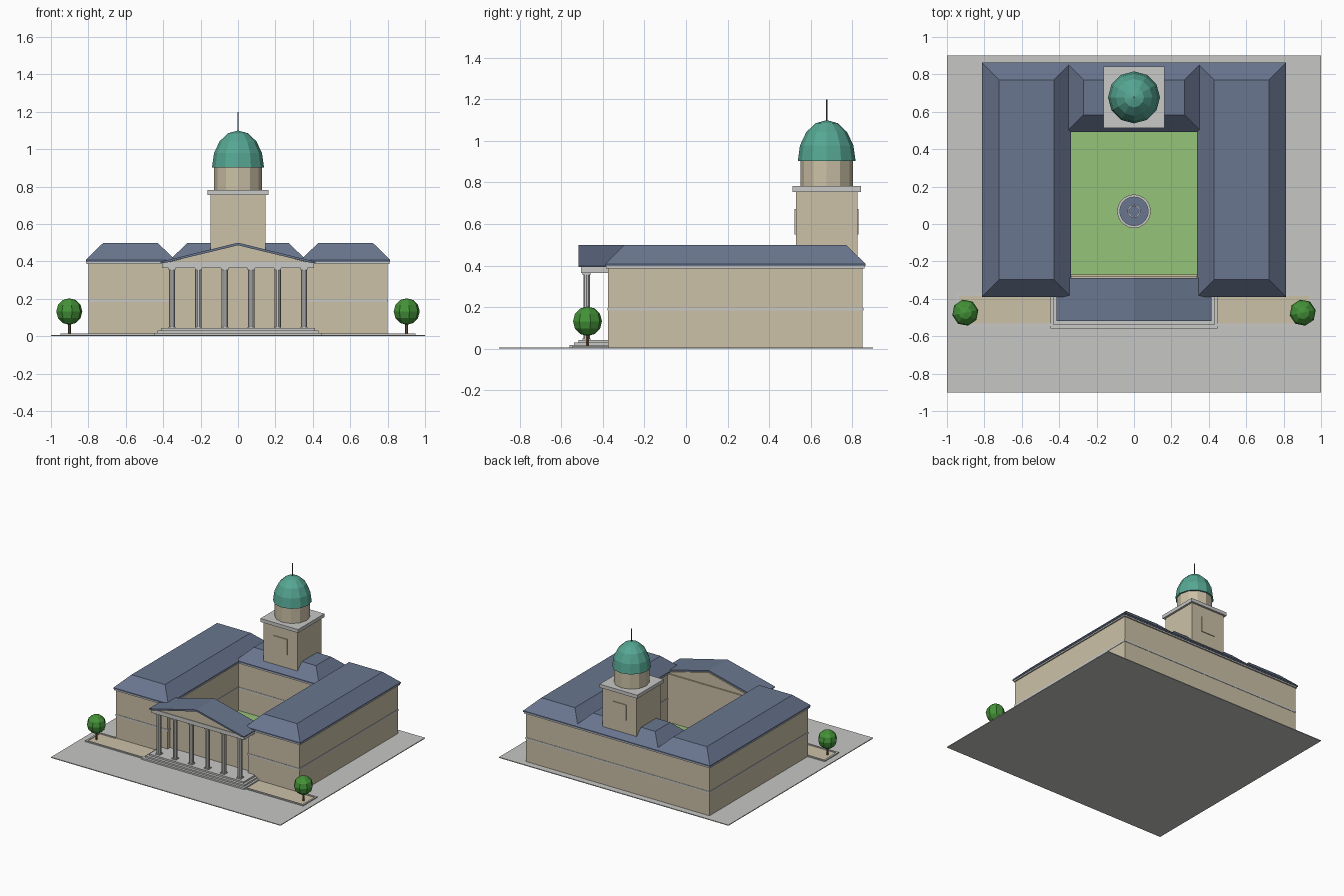
import bpy, bmesh, math
from mathutils import Matrix

if "Cube" in bpy.data.objects:
    bpy.data.objects.remove(bpy.data.objects["Cube"])


def material(name, r, g, b):
    lin = [((c / 255 + 0.055) / 1.055) ** 2.4 for c in (r, g, b)]
    m = bpy.data.materials.new(name)
    m.diffuse_color = (*lin, 1)
    m.use_nodes = True
    m.node_tree.nodes["Principled BSDF"].inputs["Base Color"].default_value = m.diffuse_color
    return m


PAVING = material("paving", 198, 198, 196)
STONE = material("pale_stone", 200, 200, 199)
WALL = material("sandstone", 204, 193, 167)
SLATE = material("slate_blue", 105, 118, 143)
COPPER = material("green_copper", 86, 167, 147)
LAWN = material("lawn_green", 150, 195, 120)
LEAF = material("leaf_green", 68, 146, 56)
BARK = material("bark_brown", 112, 88, 66)
METAL = material("dark_metal", 92, 94, 98)


def finish(name, bm, mat):
    bmesh.ops.recalc_face_normals(bm, faces=bm.faces)
    me = bpy.data.meshes.new(name)
    bm.to_mesh(me)
    bm.free()
    me.materials.append(mat)
    ob = bpy.data.objects.new(name, me)
    bpy.context.collection.objects.link(ob)
    return ob


def box(name, x0, x1, y0, y1, z0, z1, mat, inset=0):
    """Box from its limits; inset pulls the top in to make a hipped roof."""
    bm = bmesh.new()
    bmesh.ops.create_cube(bm, size=1)
    for v in bm.verts:
        k = inset if v.co.z > 0 else 0
        v.co.x = x1 - k if v.co.x > 0 else x0 + k
        v.co.y = y1 - k if v.co.y > 0 else y0 + k
        v.co.z = z1 if v.co.z > 0 else z0
    return finish(name, bm, mat)


def lathe(name, x, y, profile, sides, mat):
    """Faceted turned part from (radius, height) points."""
    bm = bmesh.new()
    vs = [bm.verts.new((r, 0, z)) for r, z in profile]
    es = [bm.edges.new(p) for p in zip(vs, vs[1:])]
    bmesh.ops.spin(bm, geom=vs + es, axis=(0, 0, 1), cent=(0, 0, 0),
                   angle=2 * math.pi, steps=sides, use_duplicate=False)
    bmesh.ops.remove_doubles(bm, verts=bm.verts, dist=1e-5)
    bmesh.ops.translate(bm, verts=bm.verts, vec=(x, y, 0))
    return finish(name, bm, mat)


def rod(name, x, y, r, z0, z1, sides, mat):
    return lathe(name, x, y, [(0, z0), (r, z0), (r, z1), (0, z1)], sides, mat)


def prism(name, points, y0, y1, mat):
    """Front profile of (x, z) points extruded along y."""
    bm = bmesh.new()
    f = bm.faces.new([bm.verts.new((x, y0, z)) for x, z in points])
    ext = bmesh.ops.extrude_face_region(bm, geom=[f])
    new = [g for g in ext["geom"] if isinstance(g, bmesh.types.BMVert)]
    bmesh.ops.translate(bm, verts=new, vec=(0, y1 - y0, 0))
    return finish(name, bm, mat)


# Site and courtyard
box("paved_base", -1, 1, -0.9, 0.9, 0, 0.006, PAVING)
box("courtyard_lawn", -0.35, 0.35, -0.3, 0.51, 0.004, 0.011, LAWN)

# Three ranges of the building: walls, string course, cornice, hipped roof
for name, x0, x1, y0, y1 in (("left_wing", -0.8, -0.35, -0.375, 0.85),
                             ("right_wing", 0.35, 0.8, -0.375, 0.85),
                             ("back_range", -0.35, 0.35, 0.505, 0.85)):
    def grown(part, g, z0, z1, mat, inset=0):
        box(f"{name}_{part}", x0 - g, x1 + g, y0 - g, y1 + g, z0, z1, mat, inset)
    grown("walls", 0, 0.005, 0.39, WALL)
    grown("string_course", 0.003, 0.183, 0.197, STONE)
    grown("cornice", 0.01, 0.387, 0.398, STONE)
    grown("eaves", 0.014, 0.398, 0.408, SLATE)
    grown("roof", 0.014, 0.408, 0.499, SLATE, 0.093)

# Front wall joining the wings behind the portico
box("front_wall", -0.36, 0.36, -0.345, -0.27, 0.005, 0.39, WALL)

# Portico steps, columns, entablature, pediment and gable roof
for i, (w, y, z) in enumerate(((0.447, -0.56, 0.018), (0.43, -0.54, 0.03),
                               (0.412, -0.518, 0.043))):
    box(f"step_{i + 1}", -w, w, y, -0.345, 0.004, z, STONE)
for i in range(6):
    x = -0.353 + i * 0.1412
    rod(f"column_{i + 1}", x, -0.478, 0.017, 0.04, 0.368, 10, STONE)
    box(f"column_base_{i + 1}", x - 0.019, x + 0.019, -0.497, -0.459, 0.04, 0.05, STONE)
    box(f"column_capital_{i + 1}", x - 0.019, x + 0.019, -0.497, -0.459, 0.355, 0.367, STONE)
box("entablature", -0.405, 0.405, -0.505, -0.3, 0.365, 0.396, STONE)
prism("pediment", [(-0.395, 0.39), (0.395, 0.39), (0, 0.488)], -0.5, -0.28, WALL)
prism("portico_roof", [(-0.415, 0.392), (-0.39, 0.392), (0, 0.486), (0.39, 0.392),
                       (0.415, 0.392), (0.415, 0.398), (0, 0.5), (-0.415, 0.398)],
      -0.518, -0.288, SLATE)

# Clock tower with plain plates on front and back
TY = 0.677
box("tower", -0.148, 0.148, TY - 0.148, TY + 0.148, 0.3, 0.757, WALL)
box("tower_cap", -0.164, 0.164, TY - 0.164, TY + 0.164, 0.755, 0.782, STONE)
for name, s in (("front", -1), ("back", 1)):
    y = TY + s * 0.15
    box(f"{name}_tower_panel", -0.06, 0.06, y - 0.004, y + 0.004, 0.55, 0.672, WALL)

# Drum, dome and spire
rod("drum", 0, TY, 0.127, 0.78, 0.91, 12, WALL)
dome = [(0, 0.903)] + [(0.139 * math.cos(a), 0.903 + 0.197 * math.sin(a))
                       for a in (i * math.pi / 8 for i in range(4))] + [(0, 1.1)]
lathe("dome", 0, TY, dome, 12, COPPER)
rod("spire", 0, TY, 0.004, 1.09, 1.2, 6, METAL)

# Courtyard fountain: basin with water, upper bowl with water
FY = 0.068
lathe("fountain_basin", 0, FY, [(0, 0.01), (0.09, 0.01), (0.09, 0.045), (0.076, 0.045),
                                (0.076, 0.025), (0, 0.025)], 20, STONE)
rod("basin_water", 0, FY, 0.077, 0.024, 0.036, 20, SLATE)
lathe("fountain_bowl", 0, FY, [(0, 0.03), (0.013, 0.03), (0.013, 0.07), (0.036, 0.085),
                               (0.036, 0.09), (0.03, 0.09), (0.027, 0.08), (0, 0.08)],
      12, STONE)
rod("bowl_water", 0, FY, 0.03, 0.08, 0.087, 12, SLATE)

# Planting beds and round trees at the front, mirrored
for side, s in (("left", -1), ("right", 1)):
    def bed(part, a, b, y0, y1, z0, z1, mat):
        box(f"{side}_{part}", min(s * a, s * b), max(s * a, s * b), y0, y1, z0, z1, mat)
    bed("bed_soil", 0.43, 0.94, -0.54, -0.376, 0.004, 0.009, WALL)
    bed("bed_front_curb", 0.43, 0.95, -0.546, -0.532, 0.004, 0.014, STONE)
    bed("bed_back_curb", 0.8, 0.95, -0.384, -0.37, 0.004, 0.014, STONE)
    bed("bed_end_curb", 0.936, 0.95, -0.546, -0.37, 0.004, 0.014, STONE)
    rod(f"{side}_tree_trunk", s * 0.902, -0.474, 0.008, 0.005, 0.09, 6, BARK)
    bm = bmesh.new()
    bmesh.ops.create_uvsphere(bm, u_segments=8, v_segments=6, radius=0.071)
    bmesh.ops.transform(bm, verts=bm.verts, matrix=Matrix.Translation(
        (s * 0.902, -0.474, 0.132)) @ Matrix.Rotation(0.2, 4, "Z"))
    finish(f"{side}_tree_crown", bm, LEAF)
